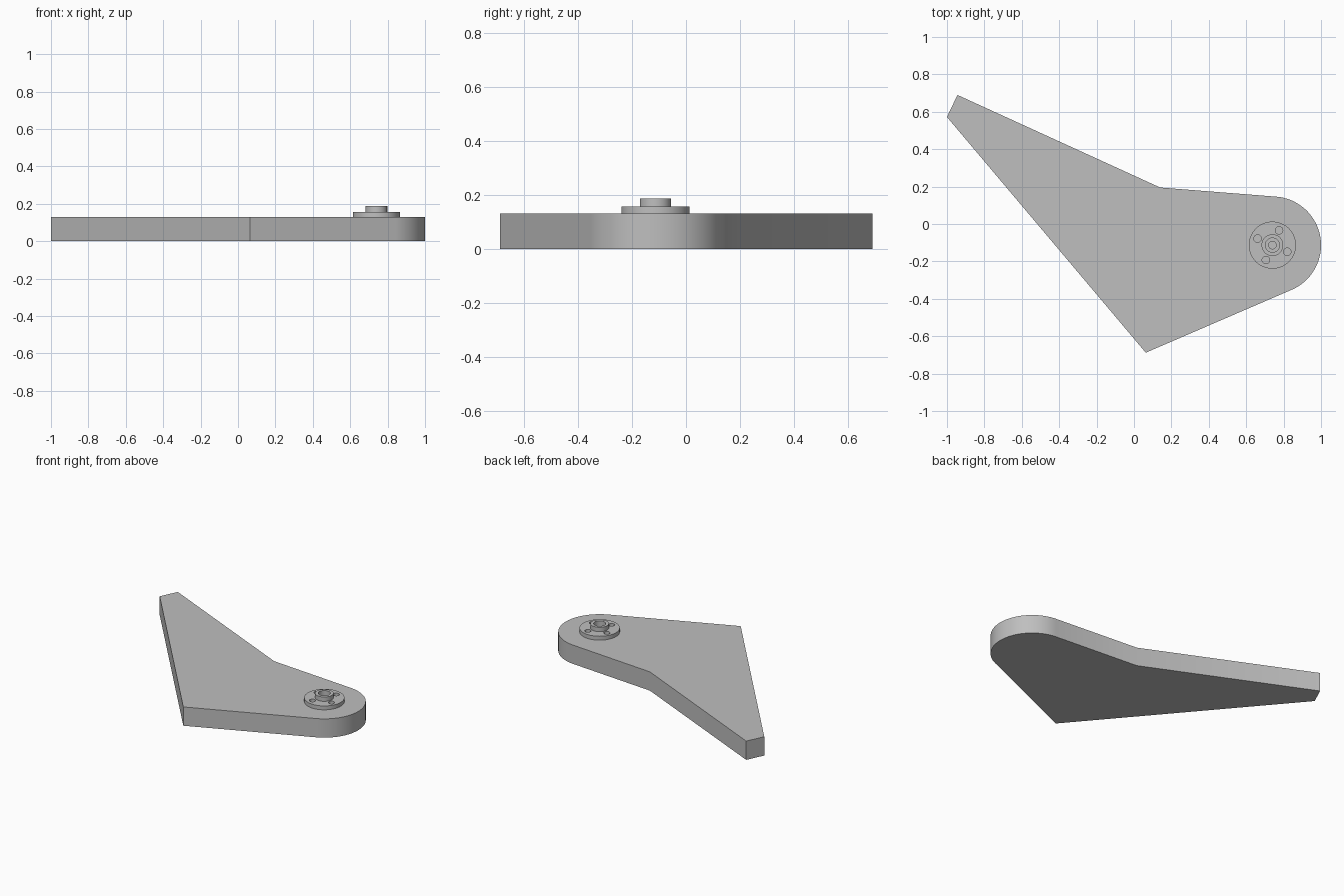
import bpy, bmesh
from math import sin, cos, radians, pi
from mathutils import Vector, Matrix

if "Cube" in bpy.data.objects:
    bpy.data.objects.remove(bpy.data.objects["Cube"])

PIVOT = Vector((0.74, -0.113, 0))
END_RADIUS = 0.26
PLATE_TOP = 0.13
FLANGE_TOP = 0.157
HUB_TOP = 0.187

grey = bpy.data.materials.new("plain_grey")
grey.use_nodes = True
grey.diffuse_color = (0.52, 0.52, 0.52, 1)
grey.node_tree.nodes["Principled BSDF"].inputs["Base Color"].default_value = grey.diffuse_color


def finish(name, bm):
    bmesh.ops.recalc_face_normals(bm, faces=bm.faces)
    mesh = bpy.data.meshes.new(name)
    bm.to_mesh(mesh)
    bm.free()
    mesh.materials.append(grey)
    obj = bpy.data.objects.new(name, mesh)
    bpy.context.collection.objects.link(obj)
    return obj


def activate(obj):
    bpy.ops.object.select_all(action='DESELECT')
    obj.select_set(True)
    bpy.context.view_layer.objects.active = obj


def smooth(obj):
    activate(obj)
    bpy.ops.object.shade_smooth_by_angle(angle=radians(30))


def revolve(name, profile, steps=64):
    """Spin a closed (radius, z) section around the pivot axis."""
    bm = bmesh.new()
    verts = [bm.verts.new(PIVOT + Vector((r, 0, z))) for r, z in profile]
    edges = [bm.edges.new((v, verts[i - 1])) for i, v in enumerate(verts)]
    bmesh.ops.spin(bm, geom=verts + edges, cent=PIVOT, axis=(0, 0, 1),
                   angle=2 * pi, steps=steps, use_merge=True)
    bmesh.ops.remove_doubles(bm, verts=bm.verts, dist=1e-5)
    return finish(name, bm)


# Flat arm: straight-sided outline with a rounded pivot end
outline = [(-1, 0.572), (0.063, -0.688)]
for i in range(41):
    a = radians(-67 + 152 * i / 40)
    outline.append((PIVOT.x + END_RADIUS * cos(a), PIVOT.y + END_RADIUS * sin(a)))
outline += [(0.14, 0.195), (-0.944, 0.69)]
bm = bmesh.new()
base = bm.faces.new([bm.verts.new((x, y, 0)) for x, y in outline])
top = bmesh.ops.extrude_face_region(bm, geom=[base], use_keep_orig=True)
bmesh.ops.translate(bm, vec=(0, 0, PLATE_TOP),
                    verts=[v for v in top["geom"] if isinstance(v, bmesh.types.BMVert)])
smooth(finish("arm_plate", bm))

# Round flange with a raised hub and a stepped bore
flange = revolve("hub_flange", [
    (0.02, PLATE_TOP), (0.126, PLATE_TOP), (0.126, FLANGE_TOP), (0.058, FLANGE_TOP),
    (0.058, HUB_TOP), (0.038, HUB_TOP), (0.038, 0.15), (0.02, 0.15)])

# Four screw holes through the flange
bm = bmesh.new()
for k in range(4):
    a = radians(66 + 90 * k)
    spot = PIVOT + Vector((0.087 * cos(a), 0.087 * sin(a), 0.145))
    bmesh.ops.create_cone(bm, cap_ends=True, segments=32, radius1=0.02, radius2=0.02,
                          depth=0.06, matrix=Matrix.Translation(spot))
cutter = finish("screw_hole_cutter", bm)
cutter.hide_render = True
cut = flange.modifiers.new("screw_holes", 'BOOLEAN')
cut.operation = 'DIFFERENCE'
cut.solver = 'EXACT'
cut.object = cutter
activate(flange)
bpy.ops.object.modifier_apply(modifier=cut.name)
bpy.data.objects.remove(cutter)
smooth(flange)
